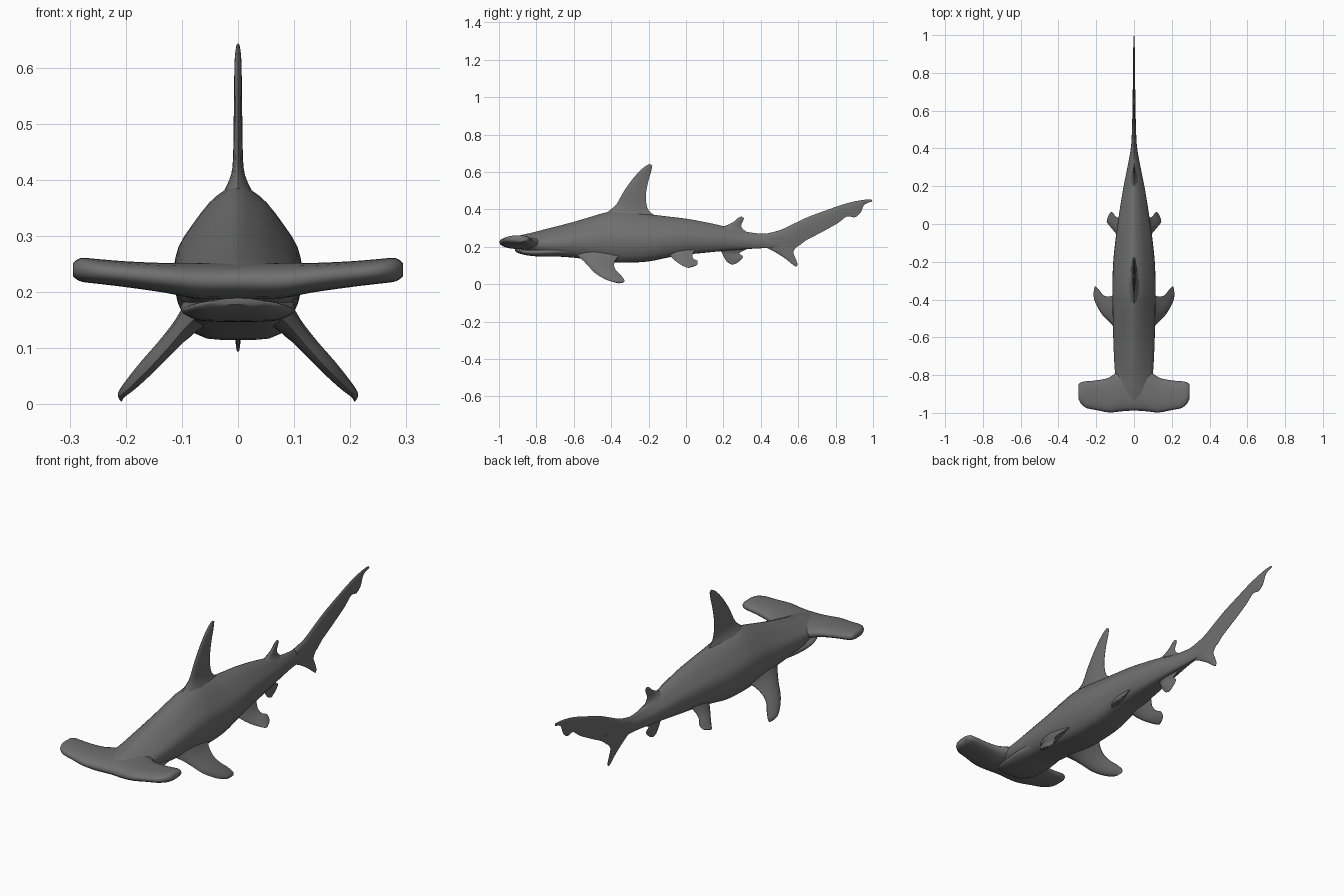
import bpy, bmesh, math
from mathutils import Vector

skin = bpy.data.materials.new("dark grey skin")
skin.diffuse_color = (0.16, 0.16, 0.16, 1)


def spline(pts, n, closed=False):
    """Smooth curve through points (any dimension), n steps per span."""
    count, out = len(pts), []
    at = (lambda i: pts[i % count]) if closed else (lambda i: pts[max(0, min(count - 1, i))])
    for i in range(count if closed else count - 1):
        a, b, c, d = at(i - 1), at(i), at(i + 1), at(i + 2)
        for k in range(n):
            t = k / n
            out.append([0.5 * (2 * q + (r - p) * t + (2 * p - 5 * q + 4 * r - s) * t * t
                               + (3 * q - p - 3 * r + s) * t ** 3)
                        for p, q, r, s in zip(a, b, c, d)])
    if not closed:
        out.append(list(pts[-1]))
    return out


def loft(name, rings):
    """Skin closed rings of equal length and cap both ends."""
    bm = bmesh.new()
    rows = [[bm.verts.new(p) for p in ring] for ring in rings]
    n = len(rows[0])
    for a, b in zip(rows, rows[1:]):
        for i in range(n):
            bm.faces.new((a[i], a[(i + 1) % n], b[(i + 1) % n], b[i]))
    bm.faces.new(rows[0])
    bm.faces.new(rows[-1])
    bmesh.ops.recalc_face_normals(bm, faces=bm.faces)
    mesh = bpy.data.meshes.new(name)
    bm.to_mesh(mesh)
    bm.free()
    mesh.materials.append(skin)
    obj = bpy.data.objects.new(name, mesh)
    bpy.context.collection.objects.link(obj)
    bpy.context.view_layer.objects.active = obj
    obj.select_set(True)
    bpy.ops.object.shade_smooth_by_angle(angle=math.radians(50))
    obj.select_set(False)
    return obj


# Teardrop cross-section: narrow back, flat belly
HALF = [(0, 1), (.23, .95), (.45, .875), (.72, .73), (.93, .59),
        (1, .43), (.94, .24), (.67, .04), (.3, 0), (0, 0)]
SECTION = spline(HALF + [(-x, z) for x, z in HALF[-2:0:-1]], 2, True)


def trunk(name, stations):
    """Stations: y, bottom z, top z, half width."""
    loft(name, [[(x * w, y, lo + z * (hi - lo)) for x, z in SECTION]
                for y, lo, hi, w in spline(stations, 3)])


trunk("body", [
    (-.96, .205, .24, .05), (-.9, .19, .258, .085), (-.82, .172, .276, .097),
    (-.74, .152, .297, .104), (-.6, .142, .333, .110), (-.4, .118, .39, .114),
    (-.3, .116, .388, .114), (-.2, .122, .374, .110), (-.1, .142, .362, .1),
    (0, .158, .35, .087), (.1, .168, .332, .072), (.2, .178, .31, .055),
    (.3, .186, .284, .035), (.4, .192, .27, .017), (.48, .195, .275, .011),
    (.56, .215, .29, .007)])

trunk("lower_jaw", [
    (-.915, .178, .19, .045), (-.89, .163, .192, .078),
    (-.82, .15, .195, .098), (-.72, .147, .21, .102), (-.62, .15, .22, .09)])

# Hammer: x, front y, back y, bottom z, top z
half_head = [(0, -.988, -.76, .188, .252), (.07, -.992, -.77, .188, .252),
             (.13, -.998, -.812, .199, .252), (.2, -.985, -.828, .209, .255),
             (.25, -.975, -.832, .215, .259), (.28, -.952, -.838, .219, .261),
             (.294, -.925, -.85, .228, .252)]
head = [(-r[0],) + r[1:] for r in half_head[:0:-1]] + half_head


def head_ring(x, front, back, lo, hi):
    ring = []
    for k in range(20):
        a = math.tau * k / 20
        c, s = math.cos(a), math.sin(a)
        y = (front + back) / 2 - (back - front) / 2 * math.copysign(abs(c) ** .85, c)
        z = (lo + hi) / 2 + (hi - lo) / 2 * math.copysign(abs(s) ** .85, s)
        ring.append((x, y, z))
    return ring


loft("hammer_head", [head_ring(*r) for r in spline(head, 3)])

# Lens-shaped fin section: position along chord, thickness
LENS = [(0, 0), (.06, .55), (.2, .9), (.42, 1), (.72, .6), (1, .08)]
LENS = LENS + [(u, -t) for u, t in LENS[:0:-1]]


def fin(name, stations, normal=(1, 0, 0), side=1):
    """Stations: leading point xyz, trailing point xyz, half thickness."""
    normal, rings = Vector(normal).normalized(), []
    for s in spline(stations, 3):
        lead, trail = Vector(s[:3]), Vector(s[3:6])
        ring = [lead.lerp(trail, u) + normal * t * s[6] for u, t in LENS]
        rings.append([(p.x * side, p.y, p.z) for p in ring])
    loft(name, rings)


def middle_fin(name, stations):
    """Upright fin on the centre plane: lead y z, trail y z, half thickness."""
    fin(name, [(0, a, b, 0, c, d, t) for a, b, c, d, t in stations])


middle_fin("dorsal_fin", [
    (-.45, .365, -.14, .355, .036), (-.405, .397, -.185, .38, .02),
    (-.37, .43, -.207, .41, .010), (-.33, .50, -.215, .47, .008),
    (-.275, .575, -.203, .545, .007), (-.225, .625, -.187, .60, .006),
    (-.195, .643, -.18, .633, .003)])
middle_fin("rear_dorsal_fin", [
    (.17, .30, .35, .265, .022), (.21, .312, .315, .285, .011),
    (.25, .33, .295, .31, .007), (.28, .355, .305, .338, .005),
    (.298, .362, .31, .352, .002)])
middle_fin("anal_fin", [
    (.17, .195, .35, .2, .02), (.19, .17, .30, .175, .010),
    (.2, .15, .285, .163, .007), (.215, .125, .305, .147, .006),
    (.232, .11, .285, .122, .004), (.25, .104, .265, .109, .002)])
middle_fin("upper_tail_lobe", [
    (.42, .268, .46, .2, .013), (.5, .288, .58, .195, .010),
    (.57, .32, .64, .233, .008), (.65, .358, .72, .275, .007),
    (.75, .395, .81, .325, .006), (.82, .42, .86, .362, .006),
    (.86, .432, .90, .357, .005), (.89, .44, .932, .38, .005),
    (.92, .446, .95, .42, .004), (.96, .452, .97, .434, .003),
    (.99, .453, .998, .442, .002)])
middle_fin("lower_tail_lobe", [
    (.42, .215, .68, .265, .009), (.43, .195, .61, .215, .008),
    (.475, .172, .575, .175, .007), (.53, .137, .585, .14, .005),
    (.57, .105, .596, .11, .004), (.585, .094, .594, .097, .002)])

# Paired fins
for label, side in (("right", 1), ("left", -1)):
    fin(label + "_pectoral_fin", [
        (.065, -.60, .165, .075, -.33, .17, .03),
        (.095, -.56, .135, .1, -.37, .14, .02),
        (.125, -.525, .10, .135, -.385, .105, .016),
        (.16, -.49, .062, .165, -.375, .075, .014),
        (.192, -.44, .03, .185, -.35, .05, .011),
        (.21, -.395, .014, .205, -.33, .022, .007),
        (.209, -.365, .006, .209, -.335, .008, .003)],
        (.75, 0, .65), side)
    fin(label + "_pelvic_fin", [
        (.05, -.1, .17, .06, .05, .19, .02),
        (.075, -.075, .14, .08, .035, .155, .012),
        (.1, -.045, .115, .098, .04, .135, .009),
        (.125, -.015, .097, .112, .06, .125, .007),
        (.143, .008, .088, .122, .062, .11, .004),
        (.143, .022, .09, .13, .055, .10, .002)],
        (.6, 0, .8), side)
